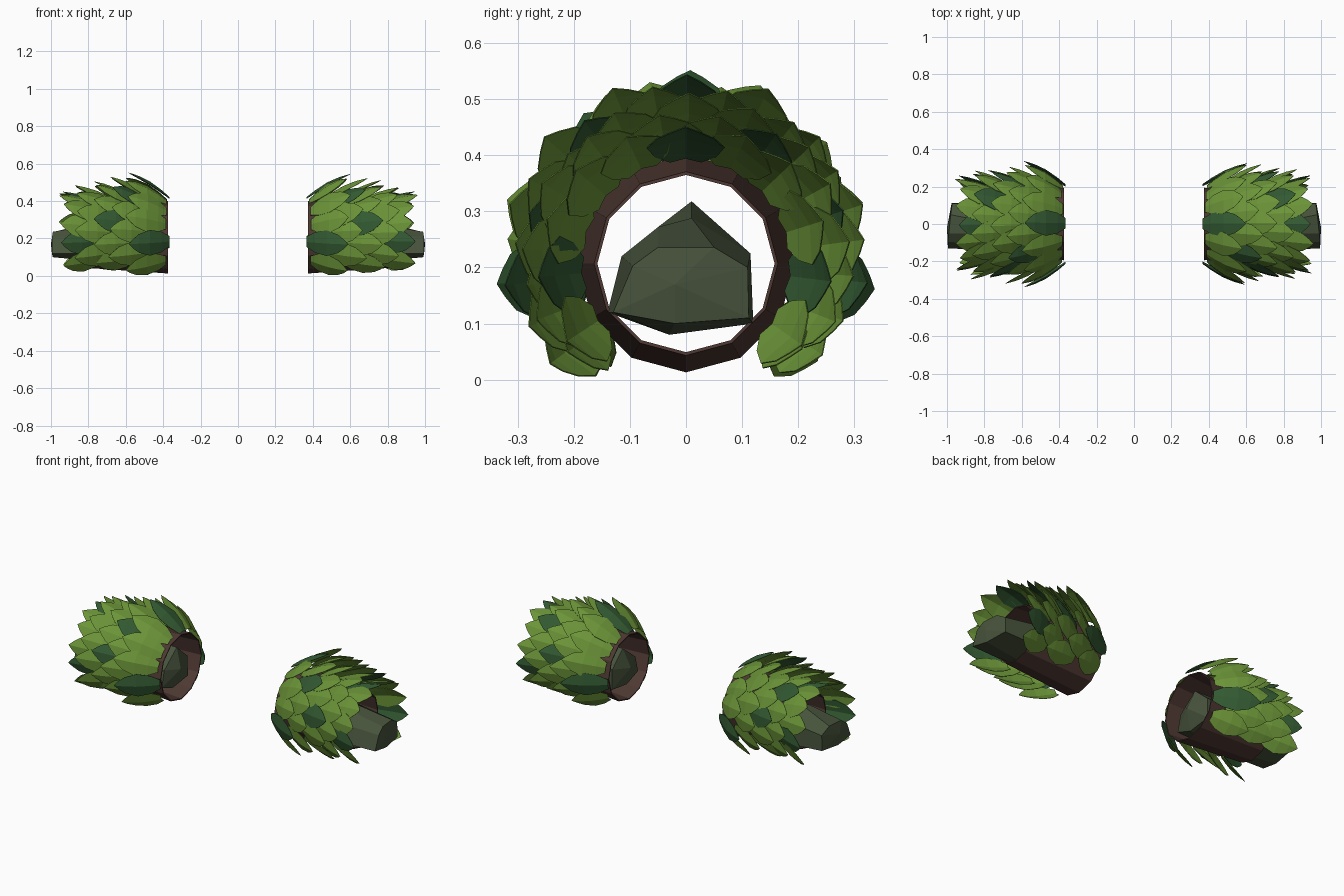
import bpy, bmesh, math, random
from mathutils import Vector

if "Cube" in bpy.data.objects:
    bpy.data.objects.remove(bpy.data.objects["Cube"])

random.seed(4)
CZ = 0.207  # height of the sleeve axis


def material(name, r, g, b):
    m = bpy.data.materials.new(name)
    lin = [((c / 255 + 0.055) / 1.055) ** 2.4 for c in (r, g, b)]
    m.diffuse_color = (*lin, 1)
    m.use_nodes = True
    m.node_tree.nodes["Principled BSDF"].inputs["Base Color"].default_value = m.diffuse_color
    return m


LIGHT = material("leaf_green", 107, 148, 56)
DARK = material("deep_leaf_green", 51, 90, 50)
BROWN = material("bark_brown", 79, 57, 51)
STONE = material("mossy_stone", 71, 83, 60)


def finish(bm, name, mats):
    bmesh.ops.recalc_face_normals(bm, faces=bm.faces)
    me = bpy.data.meshes.new(name)
    bm.to_mesh(me)
    bm.free()
    for m in mats:
        me.materials.append(m)
    ob = bpy.data.objects.new(name, me)
    bpy.context.collection.objects.link(ob)
    return ob


def loft(bm, rings, closed=False):
    loops = [[bm.verts.new(p) for p in ring] for ring in rings]
    n = len(loops[0])
    pairs = list(zip(loops, loops[1:]))
    if closed:
        pairs.append((loops[-1], loops[0]))
    for a, b in pairs:
        for i in range(n):
            j = (i + 1) % n
            bm.faces.new((a[i], a[j], b[j], b[i]))
    return loops


def fan(bm, loop, tip):
    v = bm.verts.new(tip)
    for i in range(len(loop)):
        bm.faces.new((loop[i], loop[(i + 1) % len(loop)], v))


# Tapered twelve-sided open sleeve
def sleeve(s, name):
    bm = bmesh.new()

    def ring(x, r):
        return [(s * x, r * math.cos(k * math.pi / 6), CZ + r * math.sin(k * math.pi / 6))
                for k in range(12)]
    loft(bm, [ring(0.375, 0.194), ring(0.81, 0.164), ring(0.81, 0.158), ring(0.375, 0.188)], True)
    finish(bm, name, [BROWN])


# Faceted stone lying inside the sleeve and poking out of its outer end
def stone(s, name):
    wide = [(-.14, .12), (-.115, .22), (-.05, .272), (.01, .318), (.115, .225), (.12, .1), (-.03, .08)]
    end = [(-.13, .12), (-.095, .203), (-.05, .236), (.05, .236), (.11, .2), (.112, .11), (-.02, .1)]
    end_x = [0.995, 0.995, 0.99, 0.98, 0.972, 0.975, 0.99]
    bm = bmesh.new()
    loops = loft(bm, [
        [(s * 0.41, y * 0.95, 0.18 + (z - 0.18) * 0.95) for y, z in wide],
        [(s * 0.60, y, z) for y, z in wide],
        [(s * 0.78, y, z - (0.03 if z > 0.3 else 0)) for y, z in wide],
        [(s * x, y, z) for (y, z), x in zip(end, end_x)]])
    fan(bm, loops[0], (s * 0.37, -0.01, 0.2))
    fan(bm, loops[-1], (s * 1.0, -0.02, 0.17))
    finish(bm, name, [STONE])


# One pointed leaf, creased along the middle, laid along the sleeve
STATIONS = [(0, .028), (.2, .055), (.48, .069), (.75, .05), (.9, .024)]


def leaf(bm, s, ang, x0, x1, r0, r1, mat):
    out = Vector((0, math.cos(ang), math.sin(ang)))
    side = Vector((0, -math.sin(ang), math.cos(ang)))

    def point(t, w, drop):
        r = r0 + (r1 - r0) * (t + 0.16 * math.sin(math.pi * t)) - drop
        p = Vector((s * (x0 + (x1 - x0) * t), 0, CZ)) + out * r + side * w
        p.z = max(p.z, 0.004 + 0.1 * max(0, 0.03 - p.z))
        return bm.verts.new(p)
    rows = [(point(t, -w, w * .25), point(t, 0, 0), point(t, w, w * .25)) for t, w in STATIONS]
    tip = point(1, 0, 0)
    faces = []
    for a, b in zip(rows, rows[1:]):
        faces += [bm.faces.new((a[i], a[i + 1], b[i + 1], b[i])) for i in (0, 1)]
    a = rows[-1]
    faces += [bm.faces.new((a[i], a[i + 1], tip)) for i in (0, 1)]
    for f in faces:
        f.material_index = mat


# Overlapping rows: base x, tip x, base radius, tip radius, places of dark leaves
ROWS = [(.385, .59, .214, .342, (-4, 0, 4)), (.46, .68, .21, .324, (1.5,)),
        (.55, .77, .205, .302, (-3, 3)), (.64, .86, .197, .272, (-1.5,)),
        (.73, .945, .188, .24, (-4, 0, 4))]


def foliage(s, name):
    bm = bmesh.new()
    for i, (x0, x1, r0, r1, darks) in enumerate(ROWS):
        count = 11 - i % 2
        for k in range(count):
            off = k - (count - 1) / 2
            low = max(0, abs(off) - 4)
            flank = min(1, abs(off) / 3)
            deg = 90 + off * 24 + math.copysign(5 * low, off)
            tip = r1 + (-0.035 * low - 0.01 * flank if i < 3 else 0.018 * flank)
            dark = off in darks
            start = x0 - (0.018 if dark and i == 0 else random.uniform(-.006, .006))
            leaf(bm, s, math.radians(deg + random.uniform(-2, 2)),
                 start, x1 + random.uniform(-.015, .015),
                 r0, tip + random.uniform(-.008, .008), int(dark))
    ob = finish(bm, name, [LIGHT, DARK])
    mod = ob.modifiers.new("thickness", 'SOLIDIFY')
    mod.thickness = 0.002
    mod.offset = 0


for s, label in ((-1, "left"), (1, "right")):
    sleeve(s, label + "_sleeve")
    stone(s, label + "_stone")
    foliage(s, label + "_leaves")
